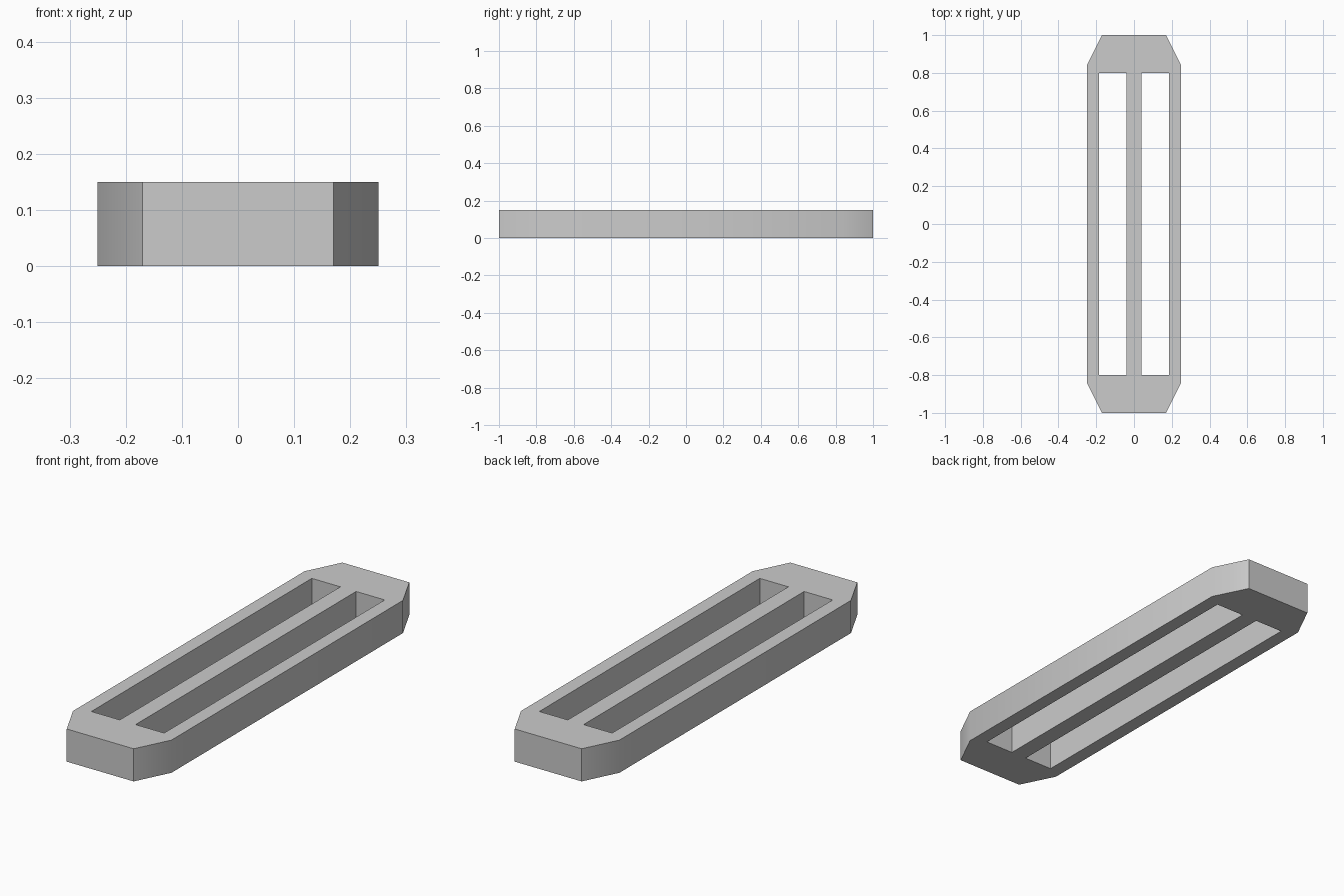
import bpy, bmesh, math

old = bpy.data.objects.get("Cube")
if old:
    bpy.data.objects.remove(old, do_unlink=True)

HALF_W, HALF_L, HEIGHT = 0.25, 1.0, 0.15
END_W, SIDE_L = 0.17, 0.84                       # where the corner cuts start
SLOT_IN, SLOT_OUT, SLOT_L = 0.04, 0.185, 0.8

grey = bpy.data.materials.new("plain grey")
grey.use_nodes = True
colour = (0.6, 0.6, 0.6, 1)
grey.diffuse_color = colour
grey.node_tree.nodes["Principled BSDF"].inputs["Base Color"].default_value = colour

bm = bmesh.new()


def add_loop(points):
    verts = [bm.verts.new((x, y, 0)) for x, y in points]
    for a, b in zip(verts, verts[1:] + verts[:1]):
        bm.edges.new((a, b))


# Outer outline with cut corners
half = [(END_W, -HALF_L), (HALF_W, -SIDE_L), (HALF_W, SIDE_L), (END_W, HALF_L)]
add_loop(half + [(-x, -y) for x, y in half])

# Two long slots
for side in (-1, 1):
    a, b = side * SLOT_IN, side * SLOT_OUT
    add_loop([(a, -SLOT_L), (b, -SLOT_L), (b, SLOT_L), (a, SLOT_L)])

# Fill around the slots and raise to full height
bmesh.ops.triangle_fill(bm, edges=bm.edges[:], use_beauty=True, normal=(0, 0, 1))
ext = bmesh.ops.extrude_face_region(bm, geom=bm.faces[:])
top = [v for v in ext["geom"] if isinstance(v, bmesh.types.BMVert)]
bmesh.ops.translate(bm, verts=top, vec=(0, 0, HEIGHT))
bmesh.ops.recalc_face_normals(bm, faces=bm.faces[:])

mesh = bpy.data.meshes.new("slotted_bar")
bm.to_mesh(mesh)
bm.free()
mesh.materials.append(grey)
bar = bpy.data.objects.new("slotted_bar", mesh)
bpy.context.collection.objects.link(bar)

# Soft shading over the shallow corner cuts, sharp elsewhere
bpy.ops.object.select_all(action="DESELECT")
bar.select_set(True)
bpy.context.view_layer.objects.active = bar
bpy.ops.object.shade_smooth_by_angle(angle=math.radians(30))
